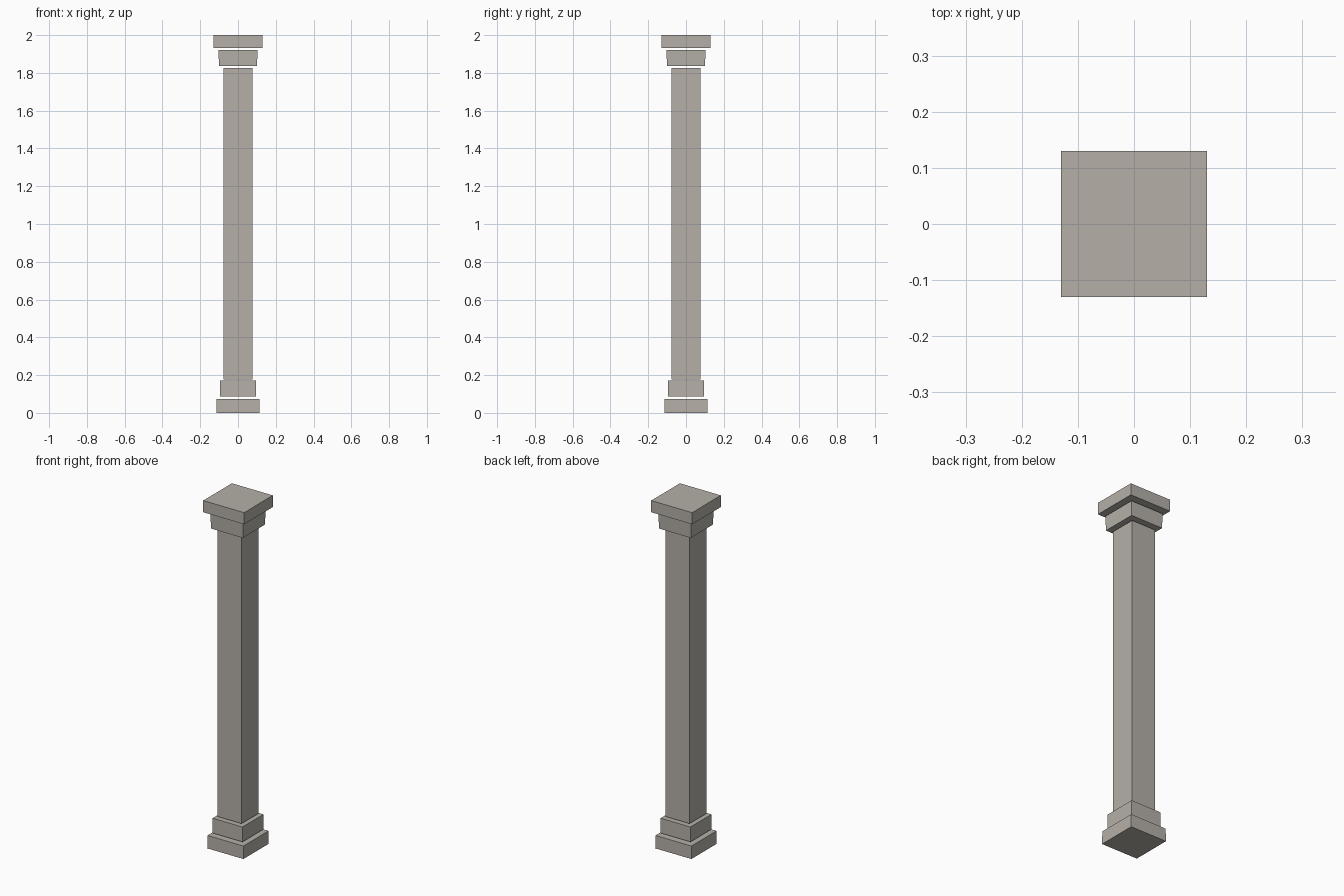
import bpy
import bmesh

cube = bpy.data.objects.get("Cube")
if cube:
    bpy.data.objects.remove(cube, do_unlink=True)

# Warm grey stone
stone = bpy.data.materials.new("warm_grey_stone")
stone.use_nodes = True
colour = (0.46, 0.43, 0.39, 1)
stone.diffuse_color = colour
stone.node_tree.nodes["Principled BSDF"].inputs["Base Color"].default_value = colour


def block(name, bottom, top, low_half, high_half):
    """Square stone block, with a slight taper from bottom to top."""
    bm = bmesh.new()
    bmesh.ops.create_cube(bm, size=2)
    for v in bm.verts:
        half, z = (high_half, top) if v.co.z > 0 else (low_half, bottom)
        v.co = (v.co.x * half, v.co.y * half, z)
    mesh = bpy.data.meshes.new(name)
    bm.to_mesh(mesh)
    bm.free()
    mesh.materials.append(stone)
    obj = bpy.data.objects.new(name, mesh)
    bpy.context.collection.objects.link(obj)
    return obj


# Stepped base, with narrow open joints between the stones
block("base_slab", 0, 0.074, 0.115, 0.114)
block("base_step", 0.086, 0.171, 0.096, 0.095)

# Square shaft
block("shaft", 0.178, 1.827, 0.076, 0.076)

# Stepped capital
block("capital_step", 1.836, 1.92, 0.101, 0.103)
block("capital_slab", 1.933, 2, 0.13, 0.13)
